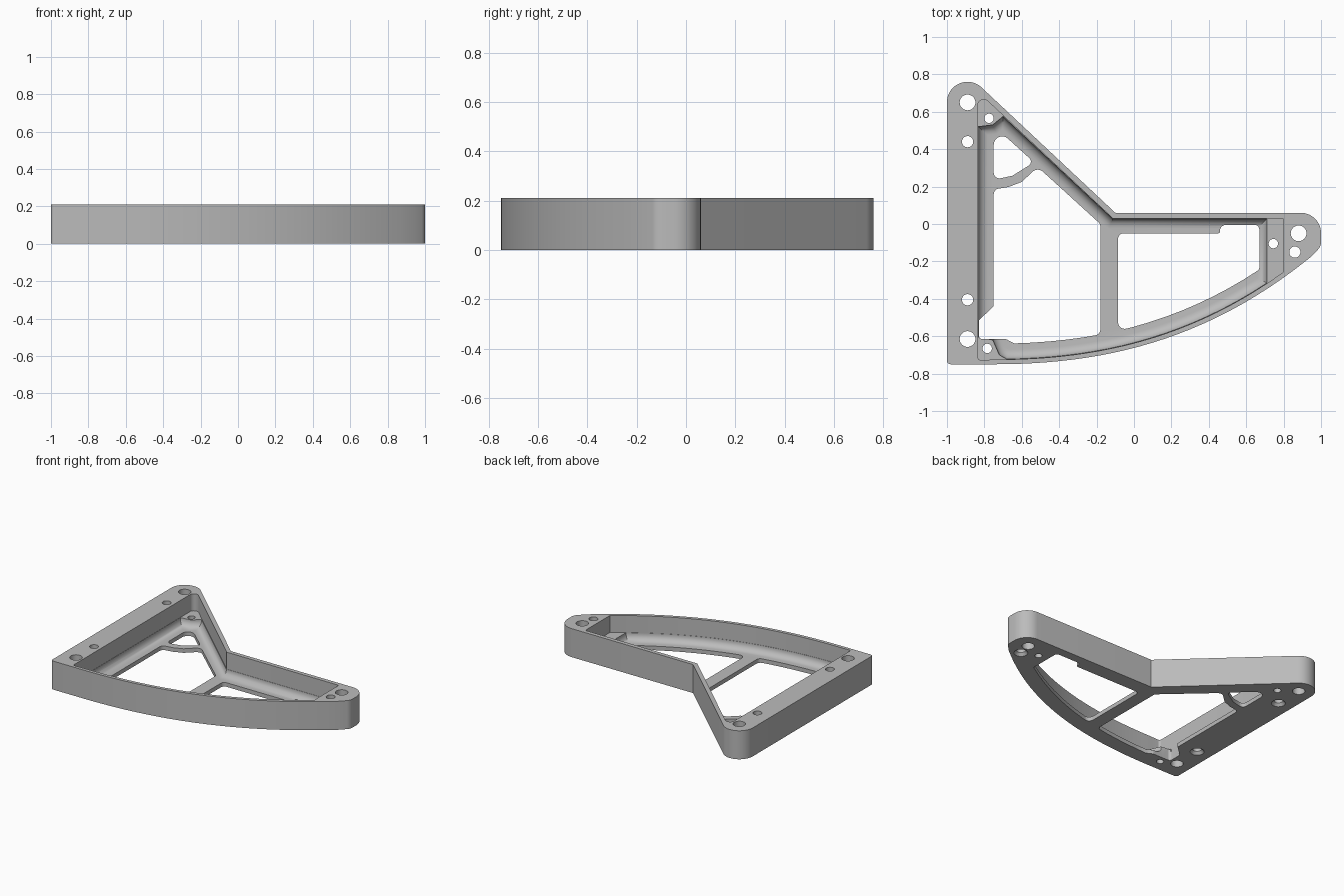
import bpy, bmesh, math
from mathutils import Vector

HEIGHT, FLOOR, FILLET = 0.21, 0.03, 0.05

if "Cube" in bpy.data.objects:
    bpy.data.objects.remove(bpy.data.objects["Cube"])


def bow(x0, x1, d, n, r0=0, r1=0):
    """Points (x, y, corner radius) on the bowed front edge, d inside it."""
    pts = []
    for i in range(n + 1):
        x = x0 + (x1 - x0) * i / n
        t = max(0, x + 0.75)
        slope = 0.24 * t + 0.141 * t * t
        y = -0.75 + 0.12 * t * t + 0.047 * t ** 3 + d * math.hypot(1, slope)
        pts.append((x, y, r0 if i == 0 else r1 if i == n else 0))
    return pts


def rounded(corners, steps=8):
    """Replace every corner that has a radius by an arc."""
    out = []
    for i, (x, y, r) in enumerate(corners):
        p = Vector((x, y))
        a = Vector(corners[i - 1][:2]) - p
        b = Vector(corners[(i + 1) % len(corners)][:2]) - p
        if r == 0:
            out.append(p)
            continue
        half = a.angle(b) / 2
        r = min(r, 0.8 * min(a.length, b.length) * math.tan(half))
        bis = (a.normalized() + b.normalized()).normalized()
        centre = p + bis * r / math.sin(half)
        start = a.normalized() * r / math.tan(half) + p - centre
        end = b.normalized() * r / math.tan(half) + p - centre
        turn = math.atan2(start.x * end.y - start.y * end.x, start.dot(end))
        for k in range(steps + 1):
            t = turn * k / steps
            c, s = math.cos(t), math.sin(t)
            out.append(centre + Vector((start.x * c - start.y * s,
                                        start.x * s + start.y * c)))
    return out


def inset(pts, d):
    """Mitred inward offset of a counter-clockwise outline."""
    out = []
    for i, p in enumerate(pts):
        a = (p - pts[i - 1]).normalized()
        b = (pts[(i + 1) % len(pts)] - p).normalized()
        na, nb = Vector((-a.y, a.x)), Vector((-b.y, b.x))
        out.append(p + (na + nb) * d / (1 + na.dot(nb)))
    return out


def circle(x, y, r, n=32):
    return [Vector((x + r * math.cos(math.tau * i / n),
                    y + r * math.sin(math.tau * i / n))) for i in range(n)]


def loft(bm, rings):
    """Closed solid through outlines given as (points, z)."""
    loops = [[bm.verts.new((p.x, p.y, z)) for p in pts] for pts, z in rings]
    n = len(loops[0])
    bm.faces.new(loops[0][::-1])
    bm.faces.new(loops[-1])
    for lo, hi in zip(loops, loops[1:]):
        for i in range(n):
            j = (i + 1) % n
            bm.faces.new((lo[i], lo[j], hi[j], hi[i]))


def make(name, solids):
    bm = bmesh.new()
    for rings in solids:
        loft(bm, rings)
    bmesh.ops.recalc_face_normals(bm, faces=bm.faces)
    mesh = bpy.data.meshes.new(name)
    bm.to_mesh(mesh)
    bm.free()
    ob = bpy.data.objects.new(name, mesh)
    bpy.context.collection.objects.link(ob)
    return ob


# Outer body
body_outline = rounded([(-1, -0.75, 0.02)] + bow(-0.75, 0.94, 0, 24) + [
    (1.0, -0.12, 0.06), (1.0, 0.06, 0.109), (-0.1, 0.06, 0),
    (-0.847, 0.76, 0.109), (-1, 0.76, 0.109)], 12)
bracket = make("bracket_frame", [[(body_outline, 0), (body_outline, HEIGHT)]])

# Upper pocket, stopping at the top of the corner bosses
upper = rounded([(-0.835, -0.728, 0.015)] + bow(-0.75, 0.8, 0.025, 22) + [
    (0.8, 0.03, 0.01), (-0.113, 0.03, 0),
    (-0.79, 0.665, 0.03), (-0.835, 0.665, 0.03)])
upper_cut = make("upper_pocket_cutter", [[(upper, 0.085), (upper, 0.3)]])

# Deep pocket around the bosses, with a filleted floor edge
deep = rounded([
    (-0.833, -0.605, 0), (-0.755, -0.62, 0), (-0.72, -0.7, 0)]
    + bow(-0.68, 0.71, 0.027, 18) + [
    (0.71, 0.028, 0), (-0.114, 0.028, 0), (-0.7, 0.575, 0),
    (-0.755, 0.53, 0), (-0.833, 0.52, 0)])
rings = []
for k in range(7):
    a = math.pi / 2 * k / 6
    rings.append((inset(deep, FILLET * (1 - math.sin(a))),
                  FLOOR + FILLET * (1 - math.cos(a))))
deep_cut = make("deep_pocket_cutter", [rings + [(deep, 0.3)]])

# Floor windows
small_window = [(-0.75, 0.237, 0.03), (-0.65, 0.258, 0),
                (-0.535, 0.33, 0.025), (-0.75, 0.525, 0.045)]
main_window = [(-0.75, 0.185, 0.03), (-0.75, -0.44, 0), (-0.83, -0.515, 0.015),
               (-0.83, -0.615, 0.02), (-0.685, -0.615, 0.02)] \
    + bow(-0.64, -0.18, 0.11, 5, 0, 0.03) + [
    (-0.18, 0, 0.03), (-0.515, 0.305, 0.04), (-0.6, 0.225, 0), (-0.67, 0.198, 0)]
side_window = bow(-0.085, 0.67, 0.11, 9, 0.035, 0.02) + [
    (0.67, -0.005, 0.025), (0.46, -0.005, 0.03),
    (0.46, -0.05, 0.01), (-0.085, -0.05, 0.03)]
cuts = []
for w in (small_window, main_window, side_window):
    pts = rounded(w)
    cuts.append([(pts, -0.1), (pts, 0.15)])

# Mounting holes, countersunk holes and boss holes
for x, y in ((-0.89, 0.65), (-0.89, -0.615), (0.88, -0.05)):
    cuts.append([(circle(x, y, 0.042), -0.1), (circle(x, y, 0.042), 0.3)])
for x, y in ((-0.89, 0.44), (-0.89, -0.405), (0.86, -0.15)):
    cuts.append([(circle(x, y, 0.055), -0.01), (circle(x, y, 0.03), 0.02),
                 (circle(x, y, 0.03), 0.3)])
for x, y in ((-0.775, 0.565), (-0.785, -0.665), (0.745, -0.105)):
    cuts.append([(circle(x, y, 0.025), -0.1), (circle(x, y, 0.025), 0.15)])
hole_cut = make("hole_cutter", cuts)

# Cut the body
bpy.ops.object.select_all(action='DESELECT')
bpy.context.view_layer.objects.active = bracket
bracket.select_set(True)
for cutter in (upper_cut, deep_cut, hole_cut):
    cutter.hide_render = True
    mod = bracket.modifiers.new(cutter.name, 'BOOLEAN')
    mod.operation, mod.solver, mod.object = 'DIFFERENCE', 'EXACT', cutter
    bpy.ops.object.modifier_apply(modifier=mod.name)
    bpy.data.objects.remove(cutter)

# Material and shading
grey = bpy.data.materials.new("plain_grey")
grey.use_nodes = True
colour = (0.5, 0.5, 0.5, 1)
grey.diffuse_color = colour
grey.node_tree.nodes["Principled BSDF"].inputs["Base Color"].default_value = colour
bracket.data.materials.clear()
bracket.data.materials.append(grey)
bpy.ops.object.shade_smooth_by_angle(angle=math.radians(30))
